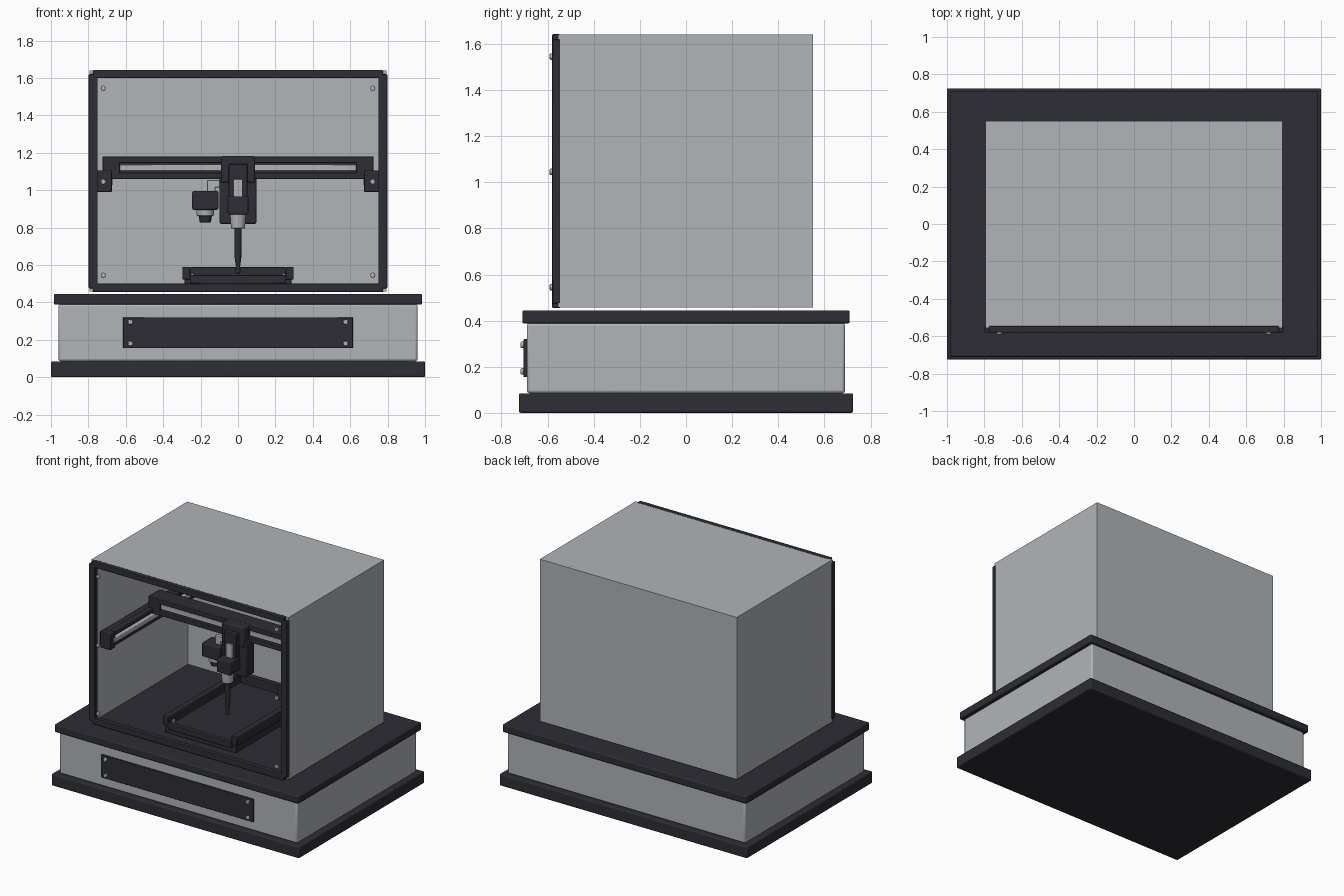
import bpy
import math

if "Cube" in bpy.data.objects:
    bpy.data.objects.remove(bpy.data.objects["Cube"])


def material(name, rgb):
    m = bpy.data.materials.new(name)
    m.diffuse_color = (*rgb, 1.0)
    m.use_nodes = True
    m.node_tree.nodes["Principled BSDF"].inputs["Base Color"].default_value = m.diffuse_color
    return m


LIGHT = material("light grey", (0.44, 0.46, 0.48))
DARK = material("charcoal", (0.027, 0.026, 0.036))


def finish(ob, name, mat, bevel):
    ob.name = name
    ob.data.materials.append(mat)
    if bevel:
        mod = ob.modifiers.new("soft edge", "BEVEL")
        mod.width = bevel
        mod.segments = 2
        mod.limit_method = "ANGLE"
    bpy.ops.object.shade_smooth_by_angle()
    return ob


def box(name, x, y, z, mat=DARK, bevel=0.004):
    """Box from three (low, high) ranges."""
    mid = [(r[0] + r[1]) / 2 for r in (x, y, z)]
    bpy.ops.mesh.primitive_cube_add(size=1, location=mid)
    ob = bpy.context.object
    ob.scale = [r[1] - r[0] for r in (x, y, z)]
    bpy.ops.object.transform_apply(location=False, rotation=False, scale=True)
    return finish(ob, name, mat, bevel)


def pair(name, x, y, z, mat=DARK, bevel=0.004):
    """Box on the right and its mirror on the left."""
    box(name + "_right", x, y, z, mat, bevel)
    box(name + "_left", (-x[1], -x[0]), y, z, mat, bevel)


def turned(name, x, y, z, r_low, r_high, mat=DARK, bevel=0.003):
    """Upright cylinder or cone over a height range."""
    bpy.ops.mesh.primitive_cone_add(vertices=32, radius1=r_low, radius2=r_high,
                                    depth=z[1] - z[0],
                                    location=(x, y, (z[0] + z[1]) / 2))
    return finish(bpy.context.object, name, mat, bevel)


def screw(name, x, y, z):
    bpy.ops.mesh.primitive_cylinder_add(vertices=20, radius=0.014, depth=0.016,
                                        location=(x, y, z),
                                        rotation=(math.pi / 2, 0, 0))
    return finish(bpy.context.object, name, LIGHT, 0.004)


# Plinth with control panel
box("base_plate", (-1, 1), (-0.725, 0.725), (0, 0.085), bevel=0.008)
box("base_body", (-0.96, 0.96), (-0.69, 0.69), (0.085, 0.39), LIGHT, 0.012)
box("top_plate", (-0.985, 0.985), (-0.71, 0.71), (0.388, 0.445), bevel=0.008)
box("control_panel", (-0.615, 0.615), (-0.705, -0.688), (0.155, 0.32))
for sx in (-0.575, 0.575):
    for z in (0.18, 0.295):
        screw("panel_screw", sx, -0.709, z)

# Enclosure, open at the front
Y0, Y1, Z0, Z1 = -0.555, 0.55, 0.457, 1.64
pair("side_wall", (0.775, 0.795), (Y0, Y1), (Z0, Z1), LIGHT, 0)
box("back_wall", (-0.775, 0.775), (Y1 - 0.02, Y1), (Z0, Z1), LIGHT, 0)
box("roof", (-0.775, 0.775), (Y0, Y1 - 0.02), (Z1 - 0.02, Z1), LIGHT, 0)
box("floor", (-0.775, 0.775), (Y0, Y1 - 0.02), (Z0, 0.466), DARK, 0)

# Front door frame and its screws
pair("frame_post", (0.75, 0.798), (-0.58, -0.545), (0.475, 1.62))
box("frame_top", (-0.775, 0.775), (-0.58, -0.545), (1.60, 1.642))
box("frame_bottom", (-0.775, 0.775), (-0.58, -0.545), (0.455, 0.50))
for sx in (-0.72, 0.72):
    for z in (0.545, 1.045, 1.545):
        screw("door_screw", sx, -0.583, z)

# Side rails running front to back
pair("side_rail_web", (0.72, 0.772), (-0.49, 0.53), (1.0, 1.095))
pair("side_rail_top_lip", (0.685, 0.73), (-0.49, 0.53), (1.07, 1.10))
pair("side_rail_bottom_lip", (0.685, 0.73), (-0.49, 0.53), (0.995, 1.02))
pair("side_rail_track", (0.67, 0.73), (-0.47, 0.53), (1.028, 1.062), LIGHT)
pair("side_rail_end", (0.675, 0.757), (-0.51, -0.45), (0.99, 1.105))

# Cross beam with its linear track
box("beam_web", (-0.725, 0.725), (0.06, 0.13), (1.06, 1.18))
box("beam_top_lip", (-0.725, 0.725), (0.0, 0.07), (1.145, 1.18))
box("beam_bottom_lip", (-0.67, 0.67), (0.0, 0.07), (1.06, 1.095))
pair("beam_end", (0.632, 0.725), (0.0, 0.07), (1.06, 1.18))
box("beam_track", (-0.632, 0.632), (0.01, 0.07), (1.102, 1.138), LIGHT)

# Tool carriage and spindle
box("carriage", (-0.09, 0.09), (-0.06, 0.02), (1.04, 1.183), bevel=0.008)
box("tool_back_plate", (-0.098, 0.098), (-0.05, 0.05), (0.82, 1.07), bevel=0.008)
box("lift_housing", (-0.05, 0.05), (-0.09, -0.05), (0.93, 1.14))
box("lift_track", (-0.025, 0.025), (-0.105, -0.08), (0.95, 1.06), LIGHT)
box("spindle_clamp", (-0.055, 0.055), (-0.17, -0.05), (0.87, 0.965), bevel=0.006)
turned("spindle_collar", 0, -0.12, (0.795, 0.872), 0.037, 0.043, LIGHT)
turned("spindle_shaft", 0, -0.12, (0.615, 0.797), 0.017, 0.02)
turned("tool_neck", 0, -0.12, (0.585, 0.617), 0.010, 0.015, bevel=0)
turned("tool_tip", 0, -0.12, (0.555, 0.61), 0.013, 0.011)

# Inspection sensor beside the spindle
box("sensor_arm", (-0.165, -0.08), (-0.03, 0.0), (1.015, 1.055), LIGHT)
box("sensor_post", (-0.165, -0.12), (-0.03, 0.0), (0.98, 1.05), LIGHT)
box("sensor_body", (-0.245, -0.105), (-0.07, 0.05), (0.895, 0.995), bevel=0.008)
turned("sensor_ring", -0.175, -0.01, (0.862, 0.897), 0.045, 0.048, LIGHT)
turned("sensor_lens", -0.175, -0.01, (0.828, 0.866), 0.03, 0.036)

# Work table
box("table_plate", (-0.285, 0.285), (-0.43, 0.43), (0.466, 0.525))
pair("table_rail", (0.255, 0.298), (-0.44, 0.43), (0.523, 0.59))
box("table_front_bar", (-0.255, 0.255), (-0.445, -0.41), (0.50, 0.545))
box("table_back_bar", (-0.255, 0.255), (0.39, 0.43), (0.523, 0.588))
pair("table_pin", (0.238, 0.252), (-0.40, -0.38), (0.52, 0.555), LIGHT, 0.002)
